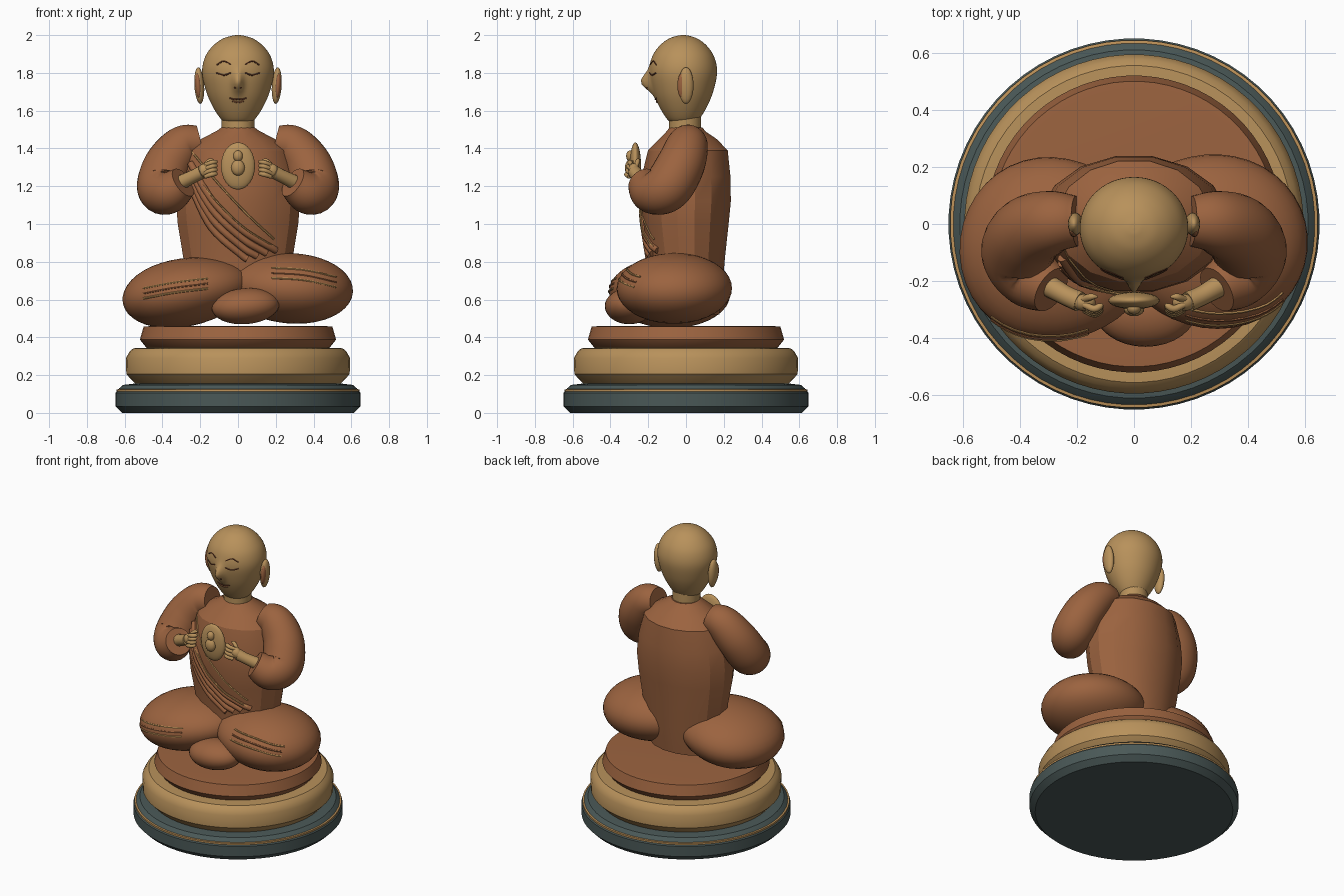
import bpy, bmesh, math
from mathutils import Vector, Matrix
from mathutils.bvhtree import BVHTree

if "Cube" in bpy.data.objects:
    bpy.data.objects.remove(bpy.data.objects["Cube"])

def mat(name, c):
    m = bpy.data.materials.new(name)
    m.diffuse_color = (*c, 1)
    m.use_nodes = True
    m.node_tree.nodes["Principled BSDF"].inputs["Base Color"].default_value = m.diffuse_color
    return m

ROBE = mat("robe_brown", (0.33, 0.125, 0.05))
SKIN = mat("skin_tan", (0.48, 0.285, 0.105))
BASE = mat("base_slate", (0.068, 0.098, 0.095))
TRIM = mat("trim_gold", (0.52, 0.29, 0.10))
LINE = mat("line_dark_brown", (0.13, 0.04, 0.018))

def finish(bm, name, m, angle=40):
    bmesh.ops.recalc_face_normals(bm, faces=bm.faces)
    me = bpy.data.meshes.new(name)
    bm.to_mesh(me)
    bm.free()
    me.materials.append(m)
    ob = bpy.data.objects.new(name, me)
    bpy.context.collection.objects.link(ob)
    bpy.ops.object.select_all(action='DESELECT')
    ob.select_set(True)
    bpy.context.view_layer.objects.active = ob
    bpy.ops.object.shade_smooth_by_angle(angle=math.radians(angle))
    return ob

def skin_rings(name, rings, m, angle=40):
    """Bridge equal-length rings of points and cap both ends."""
    bm = bmesh.new()
    vs = [[bm.verts.new(p) for p in r] for r in rings]
    n = len(vs[0])
    for a, b in zip(vs, vs[1:]):
        for i in range(n):
            bm.faces.new((a[i], a[(i + 1) % n], b[(i + 1) % n], b[i]))
    bm.faces.new(vs[0])
    bm.faces.new(vs[-1])
    return finish(bm, name, m, angle)

def stack(name, prof, m, seg=64, angle=30):
    """Stacked ellipses: (z, rx, ry, centre y)."""
    A = [2 * math.pi * (i + .5) / seg for i in range(seg)]
    return skin_rings(name, [[(rx * math.cos(a), cy + ry * math.sin(a), z) for a in A]
                             for z, rx, ry, cy in prof], m, angle)

def lathe(name, prof, m):
    return stack(name, [(z, r, r, 0) for r, z in prof], m)

def smooth_path(pts, k=6):
    """Catmull-Rom through points of any dimension."""
    P = [Vector(p) for p in pts]
    P = [2 * P[0] - P[1]] + P + [2 * P[-1] - P[-2]]
    out = []
    for i in range(1, len(P) - 2):
        a, b, c, d = P[i - 1:i + 3]
        for j in range(k):
            t = j / k
            out.append(.5 * (2 * b + (c - a) * t + (2 * a - 5 * b + 4 * c - d) * t * t
                             + (3 * b - a - 3 * c + d) * t ** 3))
    return out + [P[-2]]

def sweep(name, pts, m, seg=20, k=6):
    """Round tube through (x, y, z, radius) points."""
    path = smooth_path(pts, k)
    C = [p.xyz for p in path]
    rings, u = [], None
    for i, c in enumerate(C):
        t = (C[min(i + 1, len(C) - 1)] - C[max(i - 1, 0)]).normalized()
        if u is None:
            u = t.orthogonal()
        u = (u - t * u.dot(t)).normalized()
        w = t.cross(u)
        r = max(path[i].w, .001)
        rings.append([c + r * (u * math.cos(a) + w * math.sin(a))
                      for a in (2 * math.pi * j / seg for j in range(seg))])
    return skin_rings(name, rings, m)

def blob(name, c, r, m, rot=(0, 0, 0), seg=32, taper=0):
    """Ellipsoid; taper narrows its +x end."""
    bm = bmesh.new()
    bmesh.ops.create_uvsphere(bm, u_segments=seg, v_segments=seg // 2, radius=1)
    R = (Matrix.Rotation(rot[2], 3, 'Z') @ Matrix.Rotation(rot[1], 3, 'Y')
         @ Matrix.Rotation(rot[0], 3, 'X'))
    for v in bm.verts:
        s = 1 - taper * v.co.x
        v.co = Vector(c) + R @ Vector((v.co.x * r[0], v.co.y * r[1] * s, v.co.z * r[2] * s))
    return finish(bm, name, m, 60)

def drape(name, ob, xz, rad, m, lift=0.0, k=6, seg=6):
    """Thin tube laid on the front of an object along (x, z) points."""
    tree = BVHTree.FromObject(ob, bpy.context.evaluated_depsgraph_get())
    pts = []
    for p in smooth_path(xz, k):
        hit = tree.ray_cast(Vector((p.x, -3, p.y)), Vector((0, 1, 0)))[0]
        if hit:
            pts.append((p.x, hit.y - lift, p.y, rad))
    return sweep(name, pts, m, seg, 1)

# Round pedestal
lathe("base_plinth", [(.615, 0), (.65, .035), (.65, .105), (.63, .13), (.61, .148), (.55, .155)], BASE)
lathe("base_trim", [(.62, .108), (.644, .112), (.644, .124), (.62, .128)], TRIM)
lathe("lotus_ring", [(.53, .145), (.545, .155), (.592, .205), (.594, .29), (.575, .325), (.555, .342), (.48, .345)], SKIN)
lathe("seat_cushion", [(.47, .34), (.487, .347), (.52, .388), (.5, .457), (.47, .459)], ROBE)

# Torso with sloping shoulders
torso = stack("torso", [(.52, .25, .18, .0), (.70, .275, .2, .0), (.82, .295, .205, .005), (1.0, .325, .23, .0),
                        (1.12, .335, .242, 0), (1.25, .32, .24, .0), (1.39, .275, .215, .01),
                        (1.45, .2, .155, .01), (1.49, .12, .105, .0), (1.51, .09, .09, 0)], ROBE, 16, 24)

# Crossed legs and foot
leg_l = blob("left_leg", (-.27, -.09, .64), (.345, .32, .18), ROBE, (0, -.17, -.12), 40, .08)
leg_r = blob("right_leg", (.27, -.06, .66), (.34, .305, .186), ROBE, (0, .06, -.1), 40, -.05)
blob("foot", (.04, -.3, .565), (.18, .13, .095), ROBE, (0, -.08, 0))

# Hem lines on the knees
for i in range(3):
    d = i * .027
    drape("left_hem", leg_l, [(-.5, .66 - d), (-.34, .69 - d), (-.16, .712 - d)], .0055, TRIM if i != 1 else ROBE)
    drape("right_hem", leg_r, [(.18, .768 - d), (.35, .757 - d), (.52, .72 - d)], .0055, TRIM if i != 1 else ROBE)

# Diagonal sash folds and edging
for i in range(4):
    d = i * .05
    drape("sash_fold", torso, [(-.25, 1.32 - d * .8), (-.14, 1.13 - d), (.02, .97 - d * .9), (.2 - d, .86 - d * .3)],
          .019, ROBE, 0, 6, 10)
drape("sash_edge", torso, [(-.25, 1.39), (-.1, 1.21), (.05, 1.05), (.19, .92)], .006, TRIM)
drape("sash_edge_lower", torso, [(-.26, 1.31), (-.14, 1.15), (.02, .99), (.19, .88)], .005, TRIM, .012)

# Neck and head with a softly raised nose
stack("neck", [(1.47, .085, .085, -.005), (1.6, .09, .085, -.005)], SKIN, 32)
prof = smooth_path([(1.535, .06), (1.555, .09), (1.62, .133), (1.70, .168), (1.80, .19), (1.88, .176),
                    (1.94, .136), (1.98, .083), (1.997, .03), (2.0, .002)], 5)
head = stack("head", [(p.x, p.y, p.y * .945, -.015) for p in prof], SKIN, 96, 60)
for v in head.data.vertices:
    if v.co.y < 0:
        v.co.y -= .055 * math.exp(-(v.co.x / .026) ** 2 - ((v.co.z - 1.75) / .05) ** 2)

# Facial lines, ears and arms, mirrored
for s, side in ((-1, "left"), (1, "right")):
    drape(side + "_eyebrow", head, [(s * .038, 1.845), (s * .075, 1.862), (s * .112, 1.842)], .004, LINE)
    drape(side + "_eyelid", head, [(s * .038, 1.8), (s * .075, 1.788), (s * .115, 1.8)], .004, LINE)
    drape(side + "_nostril", head, [(s * .012, 1.722), (s * .018, 1.722)], .004, LINE)
    blob(side + "_ear", (s * .205, .0, 1.733), (.026, .04, .097), SKIN, (0, s * .06, 0), 24)
    blob(side + "_inner_ear", (s * .211, -.022, 1.733), (.016, .024, .066), ROBE, (0, s * .06, 0), 16)

    sweep(side + "_sleeve", [(s * .2, .01, 1.435, .088), (s * .29, .005, 1.41, .112), (s * .37, -.03, 1.31, .128),
                             (s * .405, -.1, 1.195, .13), (s * .365, -.18, 1.17, .115),
                             (s * .29, -.23, 1.22, .085)], ROBE, 28, 8)
    sweep(side + "_forearm", [(s * .31, -.21, 1.215, .04), (s * .24, -.25, 1.25, .035),
                              (s * .19, -.272, 1.275, .036)], SKIN, 16)
    blob(side + "_palm", (s * .175, -.275, 1.285), (.042, .03, .036), SKIN, (0, s * .45, 0), 20)
    for i in range(4):
        z, y = 1.325 - i * .021, -.283 - i * .006
        sweep(side + "_finger", [(s * .175, y, z - .012, .011), (s * .14, y - .014, z, .013),
                                 (s * .118, y - .004, z + .004, .011), (s * .11, y + .004, z + .004, .003)], SKIN, 10, 4)
    sweep(side + "_thumb", [(s * .18, -.265, 1.305, .012), (s * .15, -.255, 1.335, .012),
                            (s * .128, -.255, 1.338, .004)], SKIN, 10, 4)

# Mouth
drape("upper_lip", head, [(-.045, 1.667), (-.02, 1.66), (0, 1.662), (.02, 1.66), (.045, 1.667)], .004, LINE)
drape("lower_lip", head, [(-.03, 1.652), (0, 1.645), (.03, 1.652)], .005, ROBE)

# Medallion with a small seated relief
blob("medallion", (0, -.268, 1.307), (.09, .03, .125), SKIN)
blob("relief_body", (0, -.298, 1.298), (.036, .025, .042), SKIN, seg=20)
blob("relief_head", (0, -.295, 1.36), (.025, .022, .03), SKIN, seg=20)
